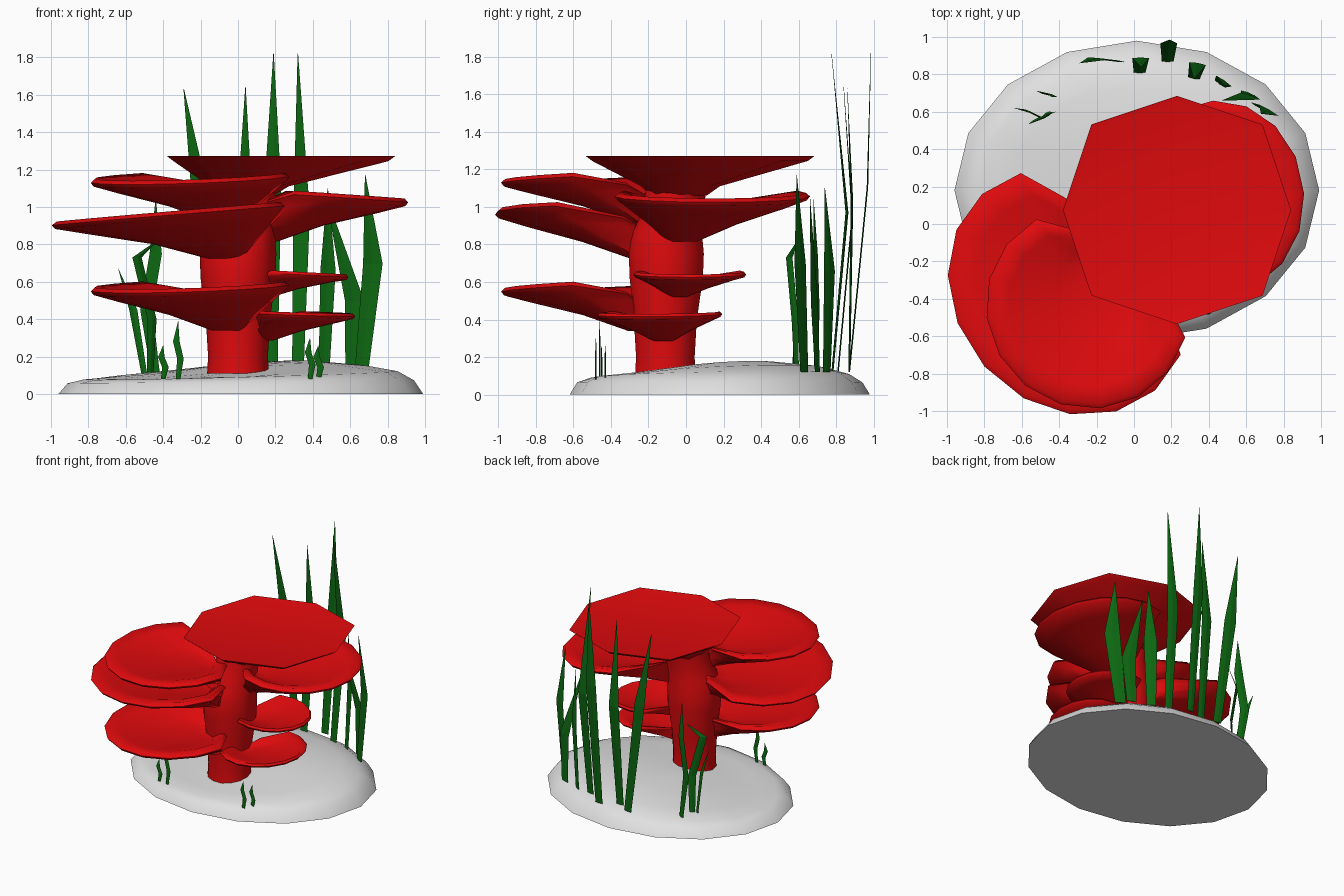
import bpy, bmesh, math
from mathutils import Vector, Matrix

cube = bpy.data.objects.get("Cube")
if cube:
    bpy.data.objects.remove(cube, do_unlink=True)


def material(name, rgb):
    m = bpy.data.materials.new(name)
    m.use_nodes = True
    m.diffuse_color = (*rgb, 1)
    bsdf = m.node_tree.nodes["Principled BSDF"]
    bsdf.inputs["Base Color"].default_value = (*rgb, 1)
    bsdf.inputs["Roughness"].default_value = 0.7
    return m


RED = material("coral red", (0.75, 0.003, 0.004))
WHITE = material("pale stone", (0.75, 0.75, 0.75))
GREEN = material("weed green", (0.004, 0.14, 0.006))


def ring(x, y, z, out, side, heading=0.0, tilt=(0, 0), n=16, corner=0.0):
    """Elliptical ring; tilt raises it along its own axes, corner squares it."""
    turn = Matrix.Rotation(heading, 3, 'Z')
    points = []
    for i in range(n):
        a = 2 * math.pi * i / n
        c, s = math.cos(a), math.sin(a)
        grow = 1 + corner * abs(math.sin(2 * a))
        points.append(Vector((x, y, z + tilt[0] * c + tilt[1] * s))
                      + turn @ Vector((out * c * grow, side * s * grow, 0)))
    return points


def loft(name, rings, mat, angle=40):
    """Skin a list of rings and close both ends."""
    bm = bmesh.new()
    loops = [[bm.verts.new(p) for p in r] for r in rings]
    n = len(loops[0])
    for lo, hi in zip(loops, loops[1:]):
        for i in range(n):
            j = (i + 1) % n
            bm.faces.new((lo[i], lo[j], hi[j], hi[i]))
    bm.faces.new(loops[0][::-1])
    bm.faces.new(loops[-1])
    bmesh.ops.recalc_face_normals(bm, faces=bm.faces)
    mesh = bpy.data.meshes.new(name)
    bm.to_mesh(mesh)
    bm.free()
    obj = bpy.data.objects.new(name, mesh)
    bpy.context.collection.objects.link(obj)
    mesh.materials.append(mat)
    if angle:
        bpy.ops.object.select_all(action='DESELECT')
        obj.select_set(True)
        bpy.context.view_layer.objects.active = obj
        bpy.ops.object.shade_smooth_by_angle(angle=math.radians(angle))


# Mounded oval base, higher towards the back
def base_ring(scale, z, tilt=(0, 0)):
    return ring(0.015, 0.18, z, 0.975 * scale, 0.8 * scale, tilt=tilt)


loft("base", [
    base_ring(1, 0),
    base_ring(0.95, 0.065, (0.008, 0.0)),
    base_ring(0.86, 0.1, (0.022, 0.01)),
    base_ring(0.7, 0.12, (0.03, 0.024)),
    base_ring(0.4, 0.143, (0.03, 0.022)),
    base_ring(0.12, 0.158, (0.005, 0.005)),
], WHITE, 60)

# Bulging stem
stem = [(0, -0.11, 0.11, 0.165), (0, -0.11, 0.2, 0.16), (0, -0.11, 0.4, 0.172),
        (0, -0.105, 0.62, 0.2), (0, -0.105, 0.75, 0.205), (0.01, -0.1, 0.86, 0.19),
        (0.03, -0.07, 0.98, 0.165), (0.04, -0.05, 1.1, 0.165)]
loft("stem", [ring(x, y, z, r, r, n=14) for x, y, z, r in stem], RED)

# Flat eight-sided top cap, its neck set off-centre over the stem
cap = [(0.04, -0.04, 1.06, 0.15), (0.06, -0.03, 1.11, 0.21),
       (0.23, 0.075, 1.245, 0.575), (0.23, 0.075, 1.272, 0.61), (0.23, 0.075, 1.265, 0.58)]
loft("top_cap", [ring(x, y, z, r, r, n=8, corner=0.06) for x, y, z, r in cap], RED)


# Dished shelves: narrow root in the stem, flaring to a rounded rim
def shelf(name, centre, z, out, side, direction, root, drop, rise, sway=0.0):
    heading = math.atan2(direction[1], direction[0])
    c, r = Vector(centre), Vector(root)

    def layer(mix, scale, dz, lift=1.0):
        p = r.lerp(c, mix)
        points = ring(p.x, p.y, z + dz, out * scale, side * scale,
                      heading, (-rise * lift, sway * lift))
        # Fold the rear of the rim down into the root as a notch
        for i, q in enumerate(points):
            back = -math.cos(2 * math.pi * i / len(points))
            fold = 0.9 * min(1, max(0, (back - 0.5) / 0.4))
            target = Vector((r.x, r.y, min(q.z, z - 0.4 * drop)))
            points[i] = q.lerp(target, fold)
        return points

    t = min(0.02, out * 0.05)
    loft(name, [
        layer(0, 0.15, -drop, 0),
        layer(0.35, 0.45, -drop * 0.62, 0.2),
        layer(0.8, 0.8, -drop * 0.27, 0.7),
        layer(1, 0.97, -t),
        layer(1, 1, 0),
        layer(1, 0.96, t),
        layer(0.95, 0.8, 0.2 * t, 0.8),
        layer(0.6, 0.45, -drop * 0.25, 0.3),
        layer(0.2, 0.15, -drop * 0.4, 0),
    ], RED, 60)


for name, z in (("left_upper_shelf", 1.15), ("left_lower_shelf", 0.57)):
    shelf(name, (-0.25, -0.45), z, 0.53, 0.55, (-0.62, -0.78), (-0.06, -0.23), 0.23, 0.03)
shelf("left_middle_shelf", (-0.35, -0.365), 0.955, 0.6, 0.7, (-0.75, -0.66),
      (-0.07, -0.2), 0.23, 0.035, 0.04)
shelf("right_upper_shelf", (0.45, 0.14), 1.055, 0.46, 0.52, (1, 0.05), (0.14, -0.02), 0.24, 0.03)
shelf("right_middle_shelf", (0.29, 0.02), 0.64, 0.3, 0.3, (1, 0), (0.14, -0.04), 0.12, 0.015)
shelf("right_lower_shelf", (0.33, -0.14), 0.425, 0.29, 0.34, (0.93, -0.36),
      (0.14, -0.12), 0.14, 0.01)


# Flat pointed blades, each following a short path of (x, y, z)
def blade(name, path, width, facing=0.0):
    last = len(path) - 1
    rings = []
    for i, (x, y, z) in enumerate(path):
        w = width * (0.03 if i == last else 0.7 if i == 0 else 1.0)
        rings.append(ring(x, y, z, w / 2, 0.004 if i < last else 0.001,
                          math.radians(facing), n=4))
    loft(name, rings, GREEN, 0)


def bowed(base, tip, bulge, shift):
    """Path from base to tip, widest part way up and pushed aside there."""
    mid = Vector(base).lerp(Vector(tip), bulge) + Vector((*shift, 0))
    return [base, tuple(mid), tip]


tall = [
    ((0.18, 0.87, 0.12), (0.19, 0.985, 1.82), 0.58, (0, 0.03), 0.09, 0),
    ((0.32, 0.78, 0.12), (0.32, 0.775, 1.82), 0.5, (0.02, 0.08), 0.09, -10),
    ((0.03, 0.81, 0.12), (0.04, 0.84, 1.64), 0.55, (0, 0.06), 0.09, 0),
    ((-0.08, 0.87, 0.12), (-0.29, 0.86, 1.63), 0.6, (0.01, 0.02), 0.1, -8),
    ((0.66, 0.63, 0.12), (0.68, 0.59, 1.17), 0.55, (0.05, 0), 0.12, -30),
    ((0.61, 0.7, 0.12), (0.47, 0.66, 1.06), 0.4, (0.07, 0), 0.11, -20),
    ((0.46, 0.75, 0.12), (0.48, 0.74, 1.1), 0.55, (0.01, 0.02), 0.1, -35),
]
for i, (base, tip, bulge, shift, width, facing) in enumerate(tall, 1):
    blade(f"tall_blade_{i}", bowed(base, tip, bulge, shift), width, facing)

# Crooked weeds at the back on the right-hand side
blade("crooked_blade_1", [(-0.5, 0.57, 0.1), (-0.56, 0.6, 0.45), (-0.64, 0.62, 0.67)], 0.05, -30)
blade("crooked_blade_2", [(-0.47, 0.59, 0.1), (-0.46, 0.58, 0.4), (-0.54, 0.55, 0.73),
                          (-0.42, 0.6, 0.83)], 0.06, 35)
blade("crooked_blade_3", [(-0.44, 0.69, 0.1), (-0.49, 0.7, 0.45), (-0.44, 0.69, 0.75),
                          (-0.44, 0.68, 1.04)], 0.07, -20)

# Little tufts on the front of the base
tufts = [(-0.4, -0.45, 0.26), (-0.32, -0.46, 0.39), (0.385, -0.48, 0.3), (0.43, -0.43, 0.26)]
for i, (x, y, top) in enumerate(tufts, 1):
    h = top - 0.08
    blade(f"front_tuft_{i}", [(x, y, 0.08), (x + 0.012, y, 0.08 + h * 0.35),
                              (x - 0.01, y, 0.08 + h * 0.65), (x, y, top)], 0.035)
